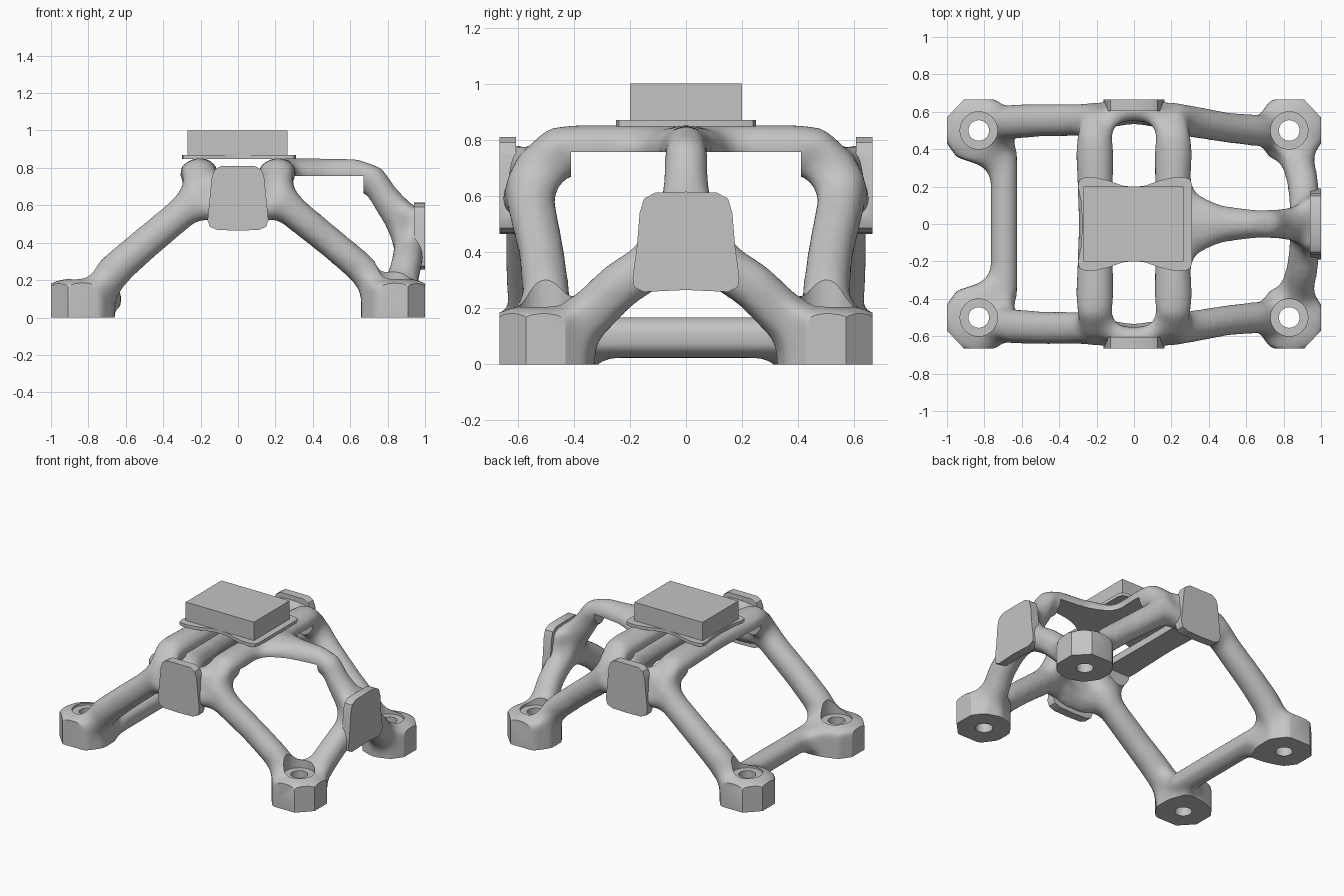
import bpy, bmesh
from math import radians
from mathutils import Matrix, Vector

if "Cube" in bpy.data.objects:
    bpy.data.objects.remove(bpy.data.objects["Cube"])

grey = bpy.data.materials.new("plain grey")
grey.use_nodes = True
colour = (0.55, 0.55, 0.55, 1)
grey.diffuse_color = colour
grey.node_tree.nodes["Principled BSDF"].inputs["Base Color"].default_value = colour

FILLET = 0.06  # limbs are built this much too fat, merged, then shrunk back


def make_object(name, bm):
    bmesh.ops.recalc_face_normals(bm, faces=bm.faces)
    mesh = bpy.data.meshes.new(name)
    bm.to_mesh(mesh)
    bm.free()
    mesh.materials.append(grey)
    obj = bpy.data.objects.new(name, mesh)
    bpy.context.collection.objects.link(obj)
    return obj


def apply_modifier(obj, kind, **settings):
    mod = obj.modifiers.new(kind, kind)
    for key, value in settings.items():
        setattr(mod, key, value)
    bpy.context.view_layer.objects.active = obj
    bpy.ops.object.modifier_apply(modifier=mod.name)


def combine(obj, tool, operation):
    apply_modifier(obj, "BOOLEAN", object=tool, operation=operation, solver="EXACT")
    bpy.data.objects.remove(tool)


def prism(name, outline, low, high):
    bm = bmesh.new()
    face = bm.faces.new([bm.verts.new((x, y, low)) for x, y in outline])
    up = bmesh.ops.extrude_face_region(bm, geom=[face])
    bmesh.ops.translate(bm, vec=(0, 0, high - low),
                        verts=[g for g in up["geom"] if isinstance(g, bmesh.types.BMVert)])
    return make_object(name, bm)


# Unit ball used to wrap every limb
ball = bmesh.new()
bmesh.ops.create_icosphere(ball, subdivisions=2, radius=1)
directions = [v.co.copy() for v in ball.verts]
ball.free()


def hull(bm, blobs):
    """Wrap a skin round ellipsoids given as (centre, radii)."""
    part = bmesh.new()
    for centre, radii in blobs:
        r = Vector(radii) if isinstance(radii, tuple) else Vector((radii,) * 3)
        r += Vector((FILLET,) * 3)
        for d in directions:
            part.verts.new(Vector(centre) + d * r)
    bmesh.ops.convex_hull(part, input=part.verts)
    bmesh.ops.delete(part, geom=[v for v in part.verts if not v.link_faces], context="VERTS")
    temp = bpy.data.meshes.new("temp")
    part.to_mesh(temp)
    part.free()
    bm.from_mesh(temp)
    bpy.data.meshes.remove(temp)


def limb(bm, blobs):
    for pair in zip(blobs, blobs[1:]):
        hull(bm, pair)


frame = bmesh.new()
corners = [(x, y) for x in (-.83, .83) for y in (-.5, .5)]

# Rounded feet
for x, y in corners:
    foot = (x * 1.008, y * 1.014)
    hull(frame, [((*foot, -.15), (.19, .19, .04)), ((*foot, .183), (.19, .19, .035))])

for s in (-1, 1):
    # Sloping legs
    limb(frame, [((-.75, s*.535, .14), .098), ((-.65, s*.547, .262), .098),
                 ((-.5, s*.555, .393), .094), ((-.3, s*.556, .56), .092), ((-.23, s*.558, .64), .09)])
    limb(frame, [((.77, s*.5, .14), .092), ((.65, s*.5, .272), .088),
                 ((.5, s*.515, .398), .086), ((.3, s*.55, .56), .09), ((.23, s*.558, .64), .09)])
    # Bent rails passing under the top plate
    for side in (-1, 1):
        limb(frame, [((side*.24, s*.558, .6), .09), ((side*.22, s*.53, .7), (.078, .09, .08)),
                     ((side*.21, s*.46, .785), (.098, .075, .066)),
                     ((side*.21, s*.38, .765), (.11, .08, .094)),
                     ((side*.207, s*.25, .765), (.105, .08, .094)),
                     ((side*.205, 0, .765), (.1, .08, .094))])
    # Bridge and pad backing on the front and back
    limb(frame, [((-.22, s*.575, .6), .078), ((0, s*.6, .57), .07), ((.22, s*.575, .6), .078)])
    hull(frame, [((x, s*.6, z), .05) for x in (-.085, .085) for z in (.54, .735)])
    # Branches from the left feet up to the left pad
    limb(frame, [((.84, s*.46, .1), .1), ((.87, s*.36, .16), .094),
                 ((.9, s*.24, .28), .09), ((.915, s*.1, .37), .09), ((.915, 0, .39), .09)])

# Spine from the top plate down to the left pad
limb(frame, [((.22, 0, .765), (.06, .2, .09)), ((.33, 0, .765), (.06, .17, .09)),
             ((.46, 0, .765), (.06, .105, .09)), ((.64, 0, .765), (.06, .08, .088)),
             ((.73, 0, .75), (.065, .08, .068)), ((.78, 0, .65), (.08, .085, .08)),
             ((.86, 0, .55), .095), ((.91, 0, .44), .095)])
hull(frame, [((.94, y, z), .05) for y, z in ((-.1, .545), (.1, .545), (-.12, .34), (.12, .34))])

# Low tie bar between the right feet
limb(frame, [((-.75, -.47, .1), .1), ((-.695, -.36, .095), .08),
             ((-.695, .36, .095), .08), ((-.75, .47, .1), .1)])

# Merge the limbs and shrink back, leaving fillets at the joints
bracket = make_object("bracket_frame", frame)
apply_modifier(bracket, "REMESH", mode="VOXEL", voxel_size=.018)
apply_modifier(bracket, "SMOOTH", factor=.5, iterations=8)
apply_modifier(bracket, "DISPLACE", direction="NORMAL", mid_level=0, strength=-FILLET)
apply_modifier(bracket, "REMESH", mode="VOXEL", voxel_size=.015)
apply_modifier(bracket, "SMOOTH", factor=.5, iterations=10)

# Flat underside of the rails and spine
under = [(-.5, -.41), (.67, -.41), (.67, .41), (-.5, .41)]
combine(bracket, prism("under_cut", under, .5, .757), "DIFFERENCE")

# Rounded, tapered mounting pads on the front, back and left
side_half = [(0, .81), (.09, .81), (.125, .79), (.14, .75), (.153, .62), (.163, .52),
             (.15, .485), (.11, .468), (0, .465)]
left_half = [(0, .615), (.11, .612), (.15, .59), (.165, .54), (.175, .42), (.19, .31),
             (.185, .275), (.15, .258), (0, .265)]
for half, turn, low, high in ((side_half, 0, .605, .7), (side_half, 180, .605, .7),
                              (left_half, 90, .94, 1.05)):
    pad = prism("pad", half + [(-u, v) for u, v in half[-2:0:-1]], low, high)
    pad.data.transform(Matrix.Rotation(radians(turn), 4, "Z") @ Matrix.Rotation(radians(90), 4, "X"))
    combine(bracket, pad, "UNION")

# Flat trimmed faces on the pads, feet and underside
trim = [(-1, -.57), (-.91, -.665), (.91, -.665), (1, -.57),
        (1, .57), (.91, .665), (-.91, .665), (-1, .57)]
combine(bracket, prism("trim", trim, 0, 2), "INTERSECT")

# Counterbored bolt holes
for x, y in corners:
    for radius, low in ((.1, .188), (.055, -.1)):
        bm = bmesh.new()
        drill = bmesh.ops.create_cone(bm, cap_ends=True, segments=32, radius1=radius,
                                      radius2=radius, depth=.5 - low)
        bmesh.ops.translate(bm, verts=drill["verts"], vec=(x, y, (low + .5) / 2))
        combine(bracket, make_object("drill", bm), "DIFFERENCE")

# Thin waisted plate on top of the rails
half = [(-.275, 0), (-.285, .13), (-.3, .2), (-.293, .235), (-.26, .25), (-.2, .248),
        (-.13, .23), (-.06, .205), (0, .198), (.06, .205), (.13, .23), (.2, .248),
        (.27, .25), (.3, .238), (.31, .21), (.31, 0)]
plate = prism("top_plate", half + [(x, -y) for x, y in half[-2:0:-1]], .848, .87)

# Rectangular block on the plate
block = [(-.27, -.2), (.265, -.2), (.265, .2), (-.27, .2)]
prism("top_block", block, .865, 1.0)

# Smooth shading with crisp trimmed edges
for obj in (bracket, plate):
    bpy.ops.object.select_all(action="DESELECT")
    obj.select_set(True)
    bpy.context.view_layer.objects.active = obj
    bpy.ops.object.shade_smooth_by_angle(angle=radians(32))
